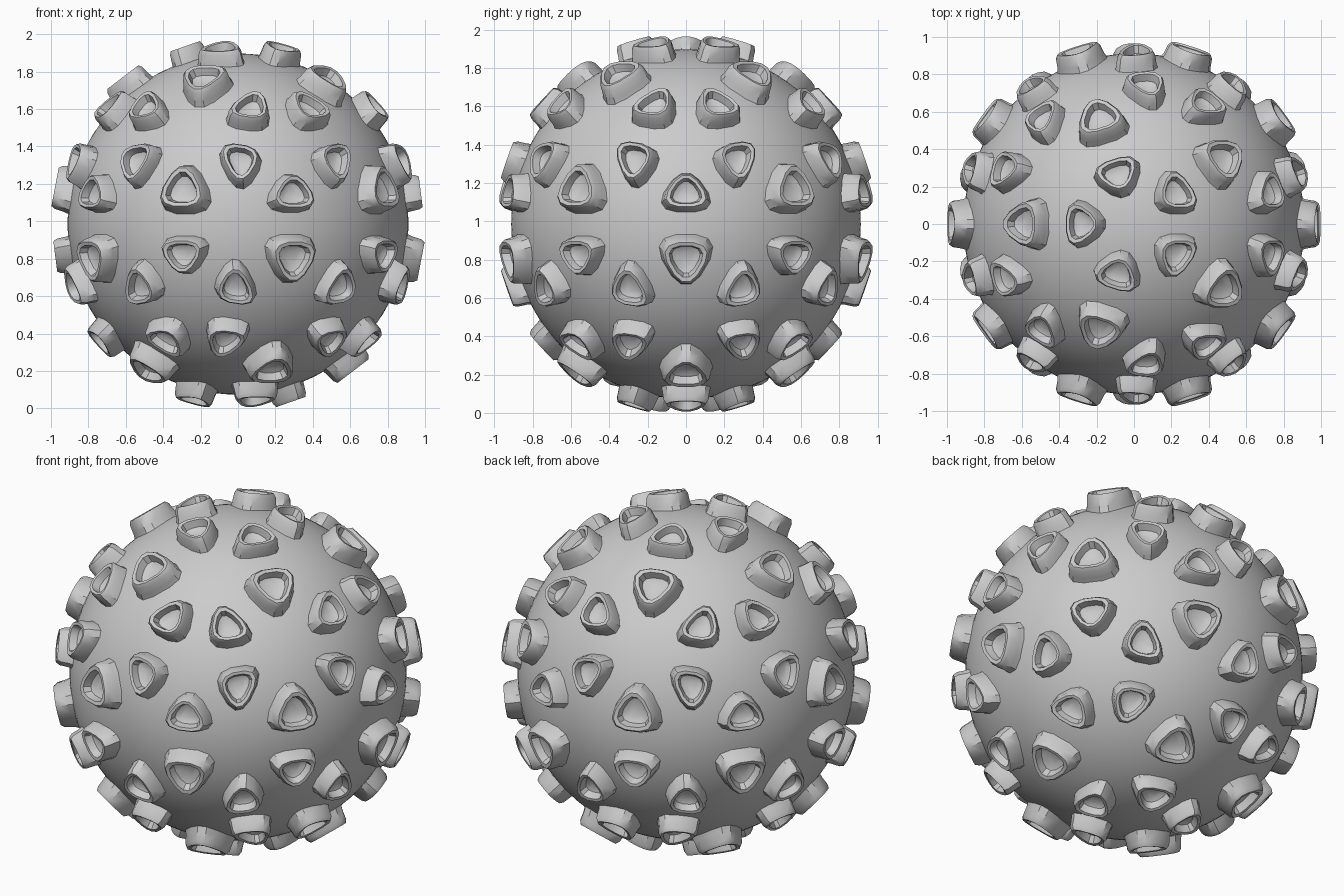
import bpy, bmesh, math
from mathutils import Vector

if "Cube" in bpy.data.objects:
    bpy.data.objects.remove(bpy.data.objects["Cube"])

CENTRE = Vector((0, 0, 0.985))
BALL_R = 0.912

# Sucker cross-section: (outline scale, height relative to rim)
PROFILE = [(1.14, -0.115), (1.03, -0.07), (0.97, -0.02), (0.86, 0.0),
           (0.69, -0.003), (0.58, -0.045), (0.36, -0.057)]


def finish(bm, name, angle):
    bmesh.ops.recalc_face_normals(bm, faces=bm.faces)
    me = bpy.data.meshes.new(name)
    bm.to_mesh(me)
    bm.free()
    ob = bpy.data.objects.new(name, me)
    ob.location = CENTRE
    bpy.context.collection.objects.link(ob)
    bpy.ops.object.select_all(action='DESELECT')
    bpy.context.view_layer.objects.active = ob
    ob.select_set(True)
    bpy.ops.object.shade_smooth_by_angle(angle=math.radians(angle))
    return ob


def round_corners(pts, steps=2):
    """Corner cutting: turns a triangle into a rounded outline."""
    for _ in range(steps):
        out = []
        for a, b in zip(pts, pts[1:] + pts[:1]):
            out += [a.lerp(b, 0.25), a.lerp(b, 0.75)]
        pts = out
    return pts


# Round body
bm = bmesh.new()
bmesh.ops.create_icosphere(bm, subdivisions=5, radius=BALL_R)
finish(bm, "ball_body", 40)

# One rounded-triangle sucker on each of the 80 faces of a coarse icosphere
guide = bmesh.new()
bmesh.ops.create_icosphere(guide, subdivisions=2, radius=1.0)
guide.normal_update()
bm = bmesh.new()
for f in guide.faces:
    a, b, c = [v.co for v in f.verts]
    la, lb, lc = (b - c).length, (c - a).length, (a - b).length
    incentre = (a * la + b * lb + c * lc) / (la + lb + lc)
    inradius = 2 * f.calc_area() / (la + lb + lc)
    central = max(la, lb, lc) - min(la, lb, lc) < 0.01
    size, dist = (0.107, 0.998) if central else (0.092, 0.992)
    n = f.normal
    rim = incentre.normalized() * dist
    outline = round_corners([(p - incentre) * size / inradius for p in (a, b, c)])
    prev = None
    for s, h in PROFILE:
        ring = [bm.verts.new(rim + p * s + n * h) for p in outline]
        if prev:
            for i in range(len(ring)):
                j = (i + 1) % len(ring)
                bm.faces.new((prev[i], prev[j], ring[j], ring[i]))
        else:
            bm.faces.new(ring[::-1])
        prev = ring
    bm.faces.new(prev)
guide.free()
finish(bm, "suckers", 35)
